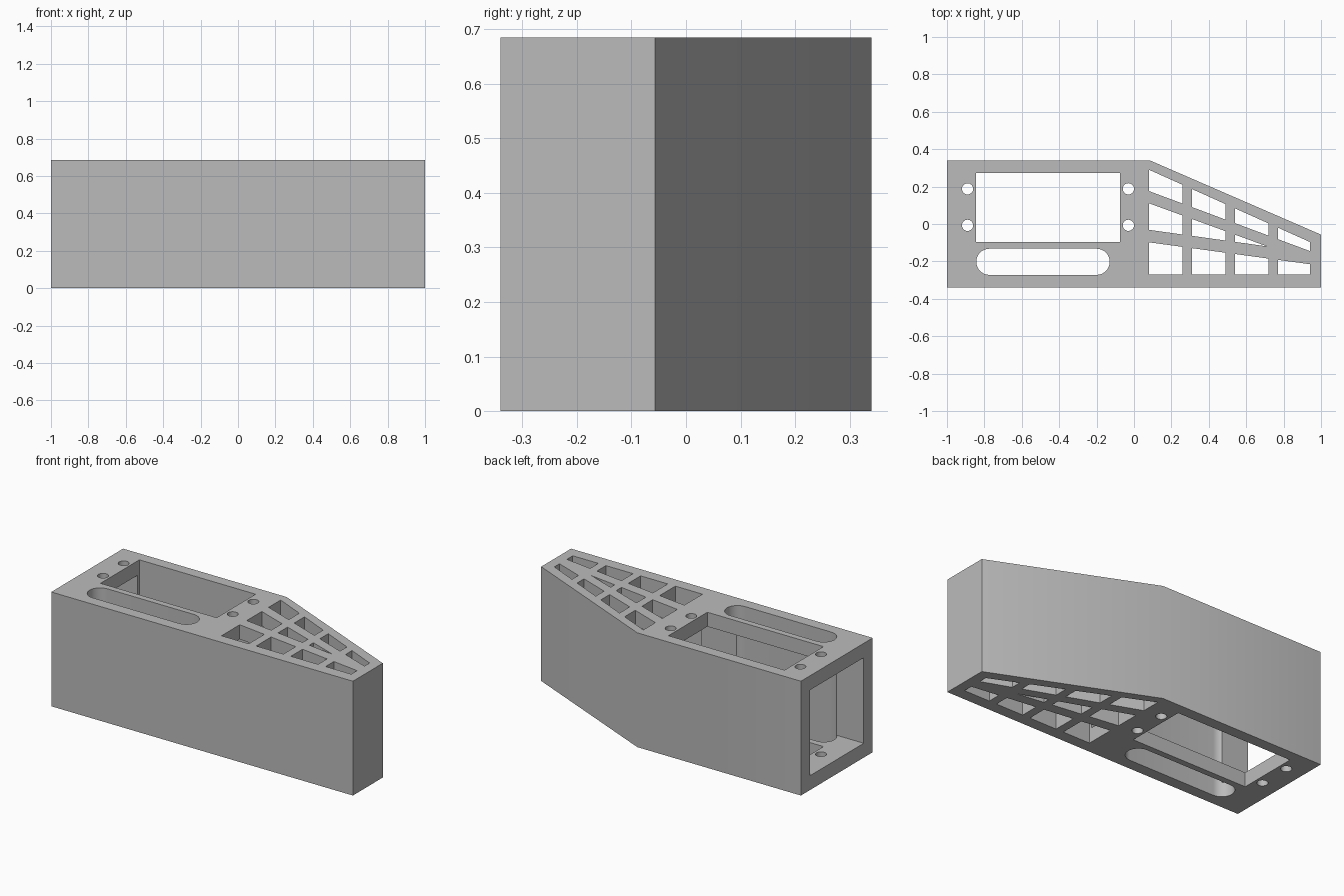
import bpy, bmesh, math

if "Cube" in bpy.data.objects:
    bpy.data.objects.remove(bpy.data.objects["Cube"], do_unlink=True)

HEIGHT, WALL = 0.685, 0.086

grey = bpy.data.materials.new("plain grey")
grey.use_nodes = True
colour = (0.5, 0.5, 0.5, 1)
grey.diffuse_color = colour
grey.node_tree.nodes["Principled BSDF"].inputs["Base Color"].default_value = colour


def prisms(name, profiles, z0, z1):
    """Extrude counter-clockwise outlines from z0 to z1 into one object."""
    bm = bmesh.new()
    for outline in profiles:
        low = [bm.verts.new((x, y, z0)) for x, y in outline]
        high = [bm.verts.new((x, y, z1)) for x, y in outline]
        bm.faces.new(low[::-1])
        bm.faces.new(high)
        for i in range(len(low)):
            j = (i + 1) % len(low)
            bm.faces.new((low[i], low[j], high[j], high[i]))
    mesh = bpy.data.meshes.new(name)
    bm.to_mesh(mesh)
    bm.free()
    mesh.materials.append(grey)
    obj = bpy.data.objects.new(name, mesh)
    bpy.context.collection.objects.link(obj)
    return obj


def arc(cx, cy, r, start, end, steps):
    angles = [math.radians(start + (end - start) * i / steps) for i in range(steps + 1)]
    return [(cx + r * math.cos(a), cy + r * math.sin(a)) for a in angles]


def cut(body, cutter):
    cutter.hide_render = True
    mod = body.modifiers.new("cut", 'BOOLEAN')
    mod.operation, mod.solver, mod.object = 'DIFFERENCE', 'EXACT', cutter
    bpy.ops.object.select_all(action='DESELECT')
    bpy.context.view_layer.objects.active = body
    body.select_set(True)
    bpy.ops.object.modifier_apply(modifier=mod.name)
    bpy.data.objects.remove(cutter, do_unlink=True)


# Tapered body
body = prisms("tapered_housing", [[(-1, -0.34), (1, -0.34), (1, -0.057),
                                   (0.085, 0.34), (-1, 0.34)]], 0, HEIGHT)

# Hollow inside, open at the wide end
cavity = prisms("cavity_cutter", [[(-1.1, -0.255), (0.915, -0.255), (0.915, -0.114),
                                   (0.066, 0.255), (-1.1, 0.255)]], WALL, HEIGHT - WALL)
cut(body, cavity)

# Large window and rounded slot
holes = [[(-0.845, -0.095), (-0.075, -0.095), (-0.075, 0.273), (-0.845, 0.273)],
         arc(-0.2, -0.202, 0.07, -90, 90, 16) + arc(-0.773, -0.202, 0.07, 90, 270, 16)]

# Screw holes
for x in (-0.89, -0.03):
    for y in (-0.007, 0.188):
        holes.append(arc(x, y, 0.03, 0, 345, 23))

# Lattice openings: each row lies between two sloping lines (offset, slope)
rows = [((-0.27, 0), (-0.087, -0.136)),
        ((-0.02, -0.14), (0.14, -0.365)),
        ((0.206, -0.373), (0.326, -0.449))]
columns = [(0.08, 0.26), (0.31, 0.49), (0.54, 0.72), (0.77, 0.94)]
for (a, m), (b, n) in rows:
    for x0, x1 in columns:
        if m != n:
            meet = (a - b) / (n - m)
            if 0 < meet <= x0:
                continue
            if x0 < meet < x1:
                holes.append([(x0, a + m * x0), (meet, a + m * meet), (x0, b + n * x0)])
                continue
        holes.append([(x0, a + m * x0), (x1, a + m * x1),
                      (x1, b + n * x1), (x0, b + n * x0)])
cut(body, prisms("hole_cutter", holes, -0.1, HEIGHT + 0.1))

# Smooth the curved walls, keep the corners sharp
bpy.ops.object.shade_smooth_by_angle(angle=math.radians(30))
